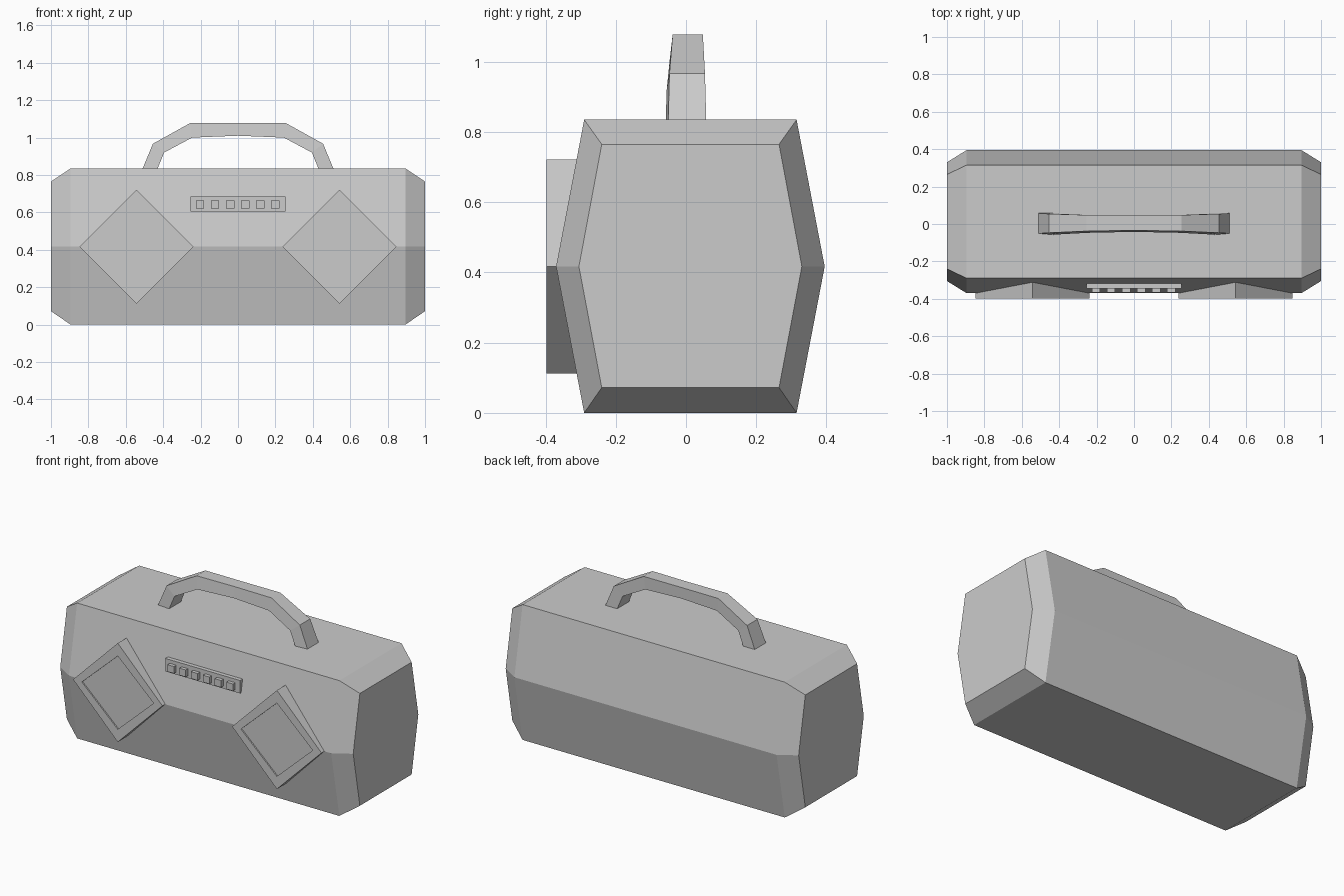
import bpy, bmesh

if "Cube" in bpy.data.objects:
    bpy.data.objects.remove(bpy.data.objects["Cube"])


def finish(name, bm):
    bmesh.ops.recalc_face_normals(bm, faces=bm.faces[:])
    mesh = bpy.data.meshes.new(name)
    bm.to_mesh(mesh)
    bm.free()
    obj = bpy.data.objects.new(name, mesh)
    bpy.context.collection.objects.link(obj)
    return obj


def loft(name, rings):
    """Skin a list of equally sized vertex rings and cap both ends."""
    bm = bmesh.new()
    rows = [[bm.verts.new(p) for p in ring] for ring in rings]
    n = len(rows[0])
    for a, b in zip(rows, rows[1:]):
        for i in range(n):
            j = (i + 1) % n
            bm.faces.new((a[i], a[j], b[j], b[i]))
    bm.faces.new(rows[0])
    bm.faces.new(rows[-1])
    return finish(name, bm)


def box(name, x, y, z):
    ring = lambda yy: [(x[0], yy, z[0]), (x[1], yy, z[0]), (x[1], yy, z[1]), (x[0], yy, z[1])]
    return loft(name, [ring(y[0]), ring(y[1])])


# Body: six-sided profile with chamfered ends
middle = [(-0.29, 0), (-0.37, 0.417), (-0.29, 0.835), (0.315, 0.835), (0.395, 0.417), (0.315, 0)]
end = [(-0.24, 0.072), (-0.305, 0.417), (-0.24, 0.765), (0.265, 0.765), (0.33, 0.417), (0.265, 0.072)]
sections = [(-1, end), (-0.895, middle), (0.895, middle), (1, end)]
loft("body", [[(x, y, z) for y, z in prof] for x, prof in sections])

# Speakers: diamond blocks with a shallow recessed panel
def diamond(cx, rx, rz, y):
    return [(cx - rx, y, 0.417), (cx, y, 0.417 + rz), (cx + rx, y, 0.417), (cx, y, 0.417 - rz)]

for side, cx in (("left", -0.543), ("right", 0.543)):
    loft("speaker_" + side, [
        diamond(cx, 0.305, 0.305, -0.22),
        diamond(cx, 0.305, 0.305, -0.397),
        diamond(cx, 0.245, 0.226, -0.397),
        diamond(cx, 0.245, 0.226, -0.389),
    ])

# Control strip and its six buttons
box("control_strip", (-0.255, 0.255), (-0.344, -0.29), (0.605, 0.685))
for i in range(6):
    x = -0.203 + i * 0.0805
    box(f"button_{i + 1}", (x - 0.022, x + 0.022), (-0.366, -0.33), (0.62, 0.663))

# Handle: half path as (outer x, outer z, inner x, inner z, outer front y, inner front y, back y)
half = [
    (0.516, 0.82, 0.436, 0.82, -0.051, -0.058, 0.058),
    (0.455, 0.967, 0.395, 0.92, -0.047, -0.055, 0.054),
    (0.255, 1.078, 0.245, 1.0, -0.038, -0.047, 0.048),
]
centre = [(0, 1.078, 0, 1.01, -0.034, -0.042, 0.047)]
mirrored = [(-p[0], p[1], -p[2], *p[3:]) for p in reversed(half)]
loft("handle", [[(ox, fo, oz), (ox, b, oz), (ix, b, iz), (ix, fi, iz)]
                for ox, oz, ix, iz, fo, fi, b in half + centre + mirrored])
